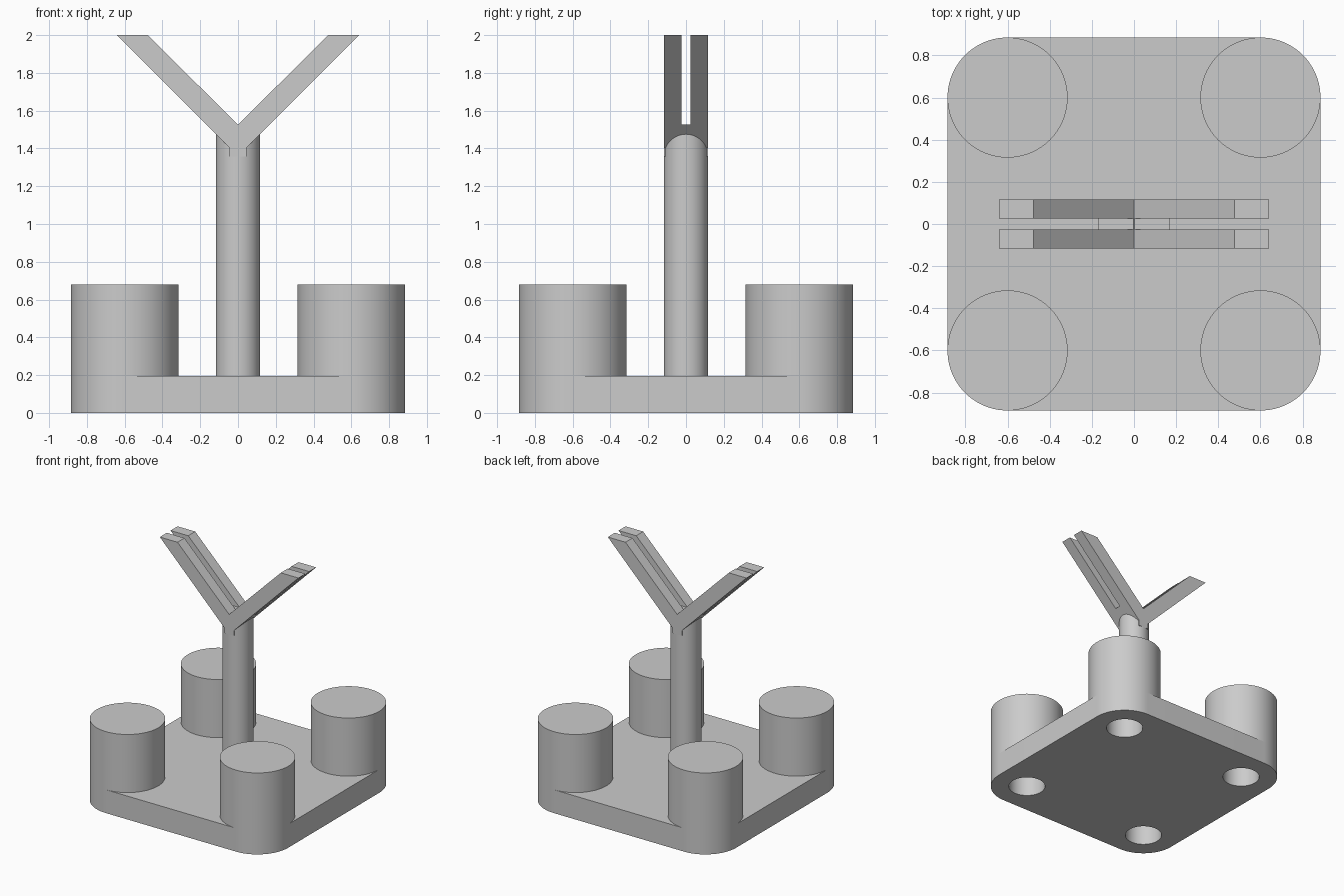
import bpy
import bmesh
from math import cos, sin, pi, radians

old = bpy.data.objects.get("Cube")
if old:
    bpy.data.objects.remove(old, do_unlink=True)

grey = bpy.data.materials.new("light grey")
grey.use_nodes = True
grey.diffuse_color = (0.6, 0.6, 0.6, 1)
grey.node_tree.nodes["Principled BSDF"].inputs["Base Color"].default_value = (0.6, 0.6, 0.6, 1)

INSET = 0.6       # corner centre offset
CORNER = 0.285    # corner and pillar radius
BASE_TOP = 0.195
PILLAR_TOP = 0.68
POST = 0.117      # post radius and half depth of the fork
CORNERS = [(x, y) for x in (-INSET, INSET) for y in (-INSET, INSET)]


def extrude(name, points, offset):
    """Closed solid from a planar outline swept along offset."""
    bm = bmesh.new()
    face = bm.faces.new([bm.verts.new(p) for p in points])
    top = bmesh.ops.extrude_face_region(bm, geom=[face])["geom"]
    bmesh.ops.translate(bm, vec=offset, verts=[v for v in top if isinstance(v, bmesh.types.BMVert)])
    bmesh.ops.recalc_face_normals(bm, faces=bm.faces)
    mesh = bpy.data.meshes.new(name)
    bm.to_mesh(mesh)
    bm.free()
    obj = bpy.data.objects.new(name, mesh)
    bpy.context.collection.objects.link(obj)
    mesh.materials.append(grey)
    return obj


def arc(cx, cy, r, start, sweep, steps):
    return [(cx + r * cos(start + sweep * i / steps), cy + r * sin(start + sweep * i / steps))
            for i in range(steps + 1)]


def cylinder(name, x, y, r, low, high):
    ring = arc(x, y, r, 0, 2 * pi, 96)[:-1]
    return extrude(name, [(a, b, low) for a, b in ring], (0, 0, high - low))


def cut(obj, cutters):
    for cutter in cutters:
        mod = obj.modifiers.new("cut", "BOOLEAN")
        mod.operation = "DIFFERENCE"
        mod.solver = "EXACT"
        mod.object = cutter
    bpy.context.view_layer.update()
    graph = bpy.context.evaluated_depsgraph_get()
    mesh = bpy.data.meshes.new_from_object(obj.evaluated_get(graph))
    obj.modifiers.clear()
    obj.data = mesh


def smooth(obj):
    bpy.ops.object.select_all(action="DESELECT")
    obj.select_set(True)
    bpy.context.view_layer.objects.active = obj
    bpy.ops.object.shade_smooth_by_angle(angle=radians(30))


# Rounded base plate
outline = []
for i, (sx, sy) in enumerate([(1, 1), (-1, 1), (-1, -1), (1, -1)]):
    outline += arc(sx * INSET, sy * INSET, CORNER, i * pi / 2, pi / 2, 24)
base = extrude("base_plate", [(x, y, 0) for x, y in outline], (0, 0, BASE_TOP))

# Corner pillars with blind holes from below
holes = [cylinder("hole_cutter", x, y, 0.143, -0.1, 0.48) for x, y in CORNERS]
pillars = [cylinder("corner_pillar", x, y, CORNER, BASE_TOP, PILLAR_TOP) for x, y in CORNERS]
cut(base, holes)
for pillar, hole in zip(pillars, holes):
    cut(pillar, [hole])

# Central post
post = cylinder("post", 0, 0, POST, BASE_TOP, 1.478)

# Slotted V-shaped fork with a short neck
right_side = [(0.045, 1.358), (0.045, 1.403), (0.64, 2.0), (0.477, 2.0)]
profile = right_side + [(0, 1.525)] + [(-x, z) for x, z in reversed(right_side)]
fork = extrude("fork", [(x, -POST, z) for x, z in profile], (0, 2 * POST, 0))
slot = extrude("slot_cutter", [(-1, -0.025, 1.527), (1, -0.025, 1.527),
                               (1, 0.025, 1.527), (-1, 0.025, 1.527)], (0, 0, 1))
cut(fork, [slot])

for helper in holes + [slot]:
    bpy.data.objects.remove(helper, do_unlink=True)
for obj in [base, post] + pillars:
    smooth(obj)
